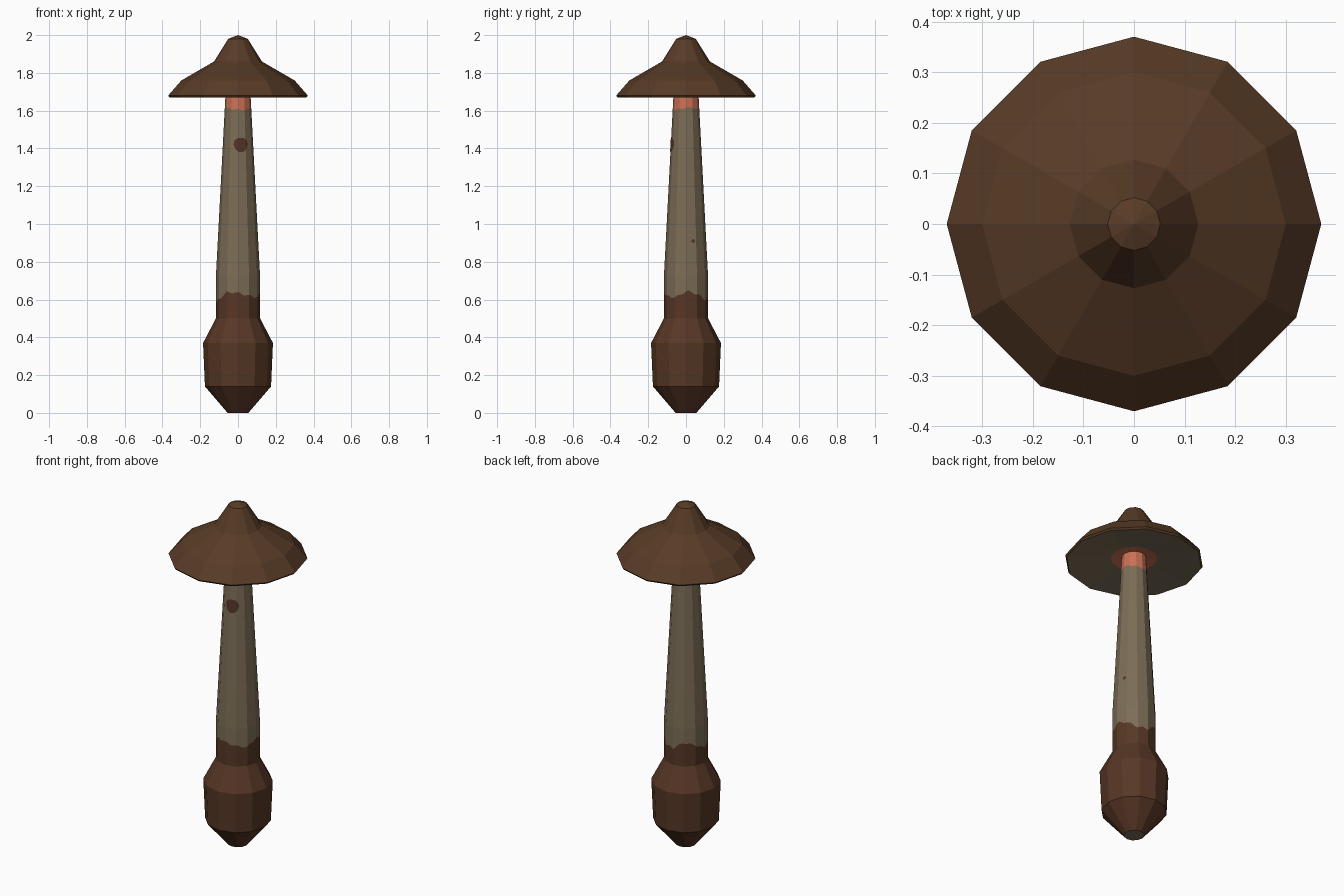
import bpy, bmesh, math
from mathutils import Vector

if "Cube" in bpy.data.objects:
    bpy.data.objects.remove(bpy.data.objects["Cube"])

SIDES = 12
STEP = math.tau / SIDES


def material(name, r, g, b):
    lin = [((c / 255 + 0.055) / 1.055) ** 2.4 for c in (r, g, b)] + [1]
    m = bpy.data.materials.new(name)
    m.use_nodes = True
    m.diffuse_color = lin
    m.node_tree.nodes["Principled BSDF"].inputs["Base Color"].default_value = lin
    return m


CAP = material("cap brown", 88, 59, 38)
BULB = material("bulb brown", 87, 55, 37)
STALK = material("stalk taupe", 124, 109, 86)
NECK = material("neck orange", 202, 112, 84)
SPOT = material("spot brown", 86, 52, 39)


def on_polygon(angle, r):
    """Point at this angle on a flat-sided ring with corner radius r."""
    off = angle % STEP - STEP / 2
    d = r * math.cos(STEP / 2) / math.cos(off)
    return d * math.cos(angle), d * math.sin(angle)


def finish(name, bm, mats):
    me = bpy.data.meshes.new(name)
    bm.to_mesh(me)
    bm.free()
    for m in mats:
        me.materials.append(m)
    ob = bpy.data.objects.new(name, me)
    bpy.context.collection.objects.link(ob)
    return ob


def lathe(name, rings, mats, sub=1):
    """Each ring is (radius, height, material slot of the band above it);
    radius and height may be functions of the angle."""
    bm = bmesh.new()
    n = SIDES * sub
    rows = []
    for r, z, _ in rings:
        row = []
        for i in range(n):
            a = i * math.tau / n
            h = z(a) if callable(z) else z
            rad = r(h) if callable(r) else r
            row.append(bm.verts.new((*on_polygon(a, rad), h)))
        rows.append(row)
    for k in range(len(rows) - 1):
        for i in range(n):
            j = (i + 1) % n
            f = bm.faces.new((rows[k][i], rows[k][j], rows[k + 1][j], rows[k + 1][i]))
            f.material_index = rings[k][2]
    bmesh.ops.remove_doubles(bm, verts=bm.verts, dist=1e-5)
    bmesh.ops.recalc_face_normals(bm, faces=bm.faces)
    return finish(name, bm, mats)


def stalk_radius(z):
    t = max(0, (z - 0.72) / (1.67 - 0.72))
    return 0.117 + t * (0.067 - 0.117)


# Ragged edges between the colours of the stalk
EDGE = [0.645, 0.63, 0.60, 0.60, 0.64, 0.62, 0.59, 0.60, 0.64, 0.635, 0.62, 0.61]


def earth_line(a):
    k = a / STEP
    i = int(k + 1e-6)
    t = k - i
    z = EDGE[i % SIDES] * (1 - t) + EDGE[(i + 1) % SIDES] * t
    return z + 0.006 * math.sin(11 * a)


def neck_line(a):
    return 1.61 + 0.006 * math.sin(2 * a + 1) + 0.003 * math.sin(7 * a)


# Stalk with its swollen foot
lathe("stalk", [
    (0, 0, 0), (0.055, 0, 1), (0.175, 0.14, 1), (0.185, 0.37, 1),
    (0.117, 0.5, 1), (stalk_radius, earth_line, 0), (stalk_radius, 0.72, 0),
    (stalk_radius, neck_line, 2), (stalk_radius, 1.72, 2),
], [STALK, BULB, NECK], sub=4)

# Cap with pale, slightly hollow underside
lathe("cap", [
    (0, 1.71, 2), (0.125, 1.695, 1), (0.362, 1.67, 0), (0.37, 1.68, 0),
    (0.3, 1.76, 0), (0.127, 1.86, 0), (0.052, 1.98, 0), (0, 2.0, 0),
], [CAP, STALK, NECK])


# Spots: thin patches folded round the stalk's flat sides
def spot(name, angle, z, size):
    r = stalk_radius(z)
    bm = bmesh.new()
    count = 14
    verts = []
    for i in range(count):
        t = i * math.tau / count
        d = size * (1 + 0.06 * math.sin(3 * t))
        verts.append(bm.verts.new((angle + d * math.cos(t) / r, 0, z + d * math.sin(t))))
    bm.faces.new(verts)
    for k in range(SIDES + 1):
        bmesh.ops.bisect_plane(bm, geom=bm.verts[:] + bm.edges[:] + bm.faces[:],
                               plane_co=(k * STEP, 0, 0), plane_no=(1, 0, 0))
    for v in bm.verts:
        a, h = v.co.x, v.co.z
        v.co = Vector((*on_polygon(a, stalk_radius(h) + 0.002), h))
    bm.normal_update()
    for f in bm.faces:
        c = f.calc_center_median()
        if f.normal.x * c.x + f.normal.y * c.y < 0:
            f.normal_flip()
    finish(name, bm, [SPOT])


spot("front_spot", math.radians(281), 1.42, 0.039)
spot("small_spot", math.radians(21), 0.91, 0.01)
